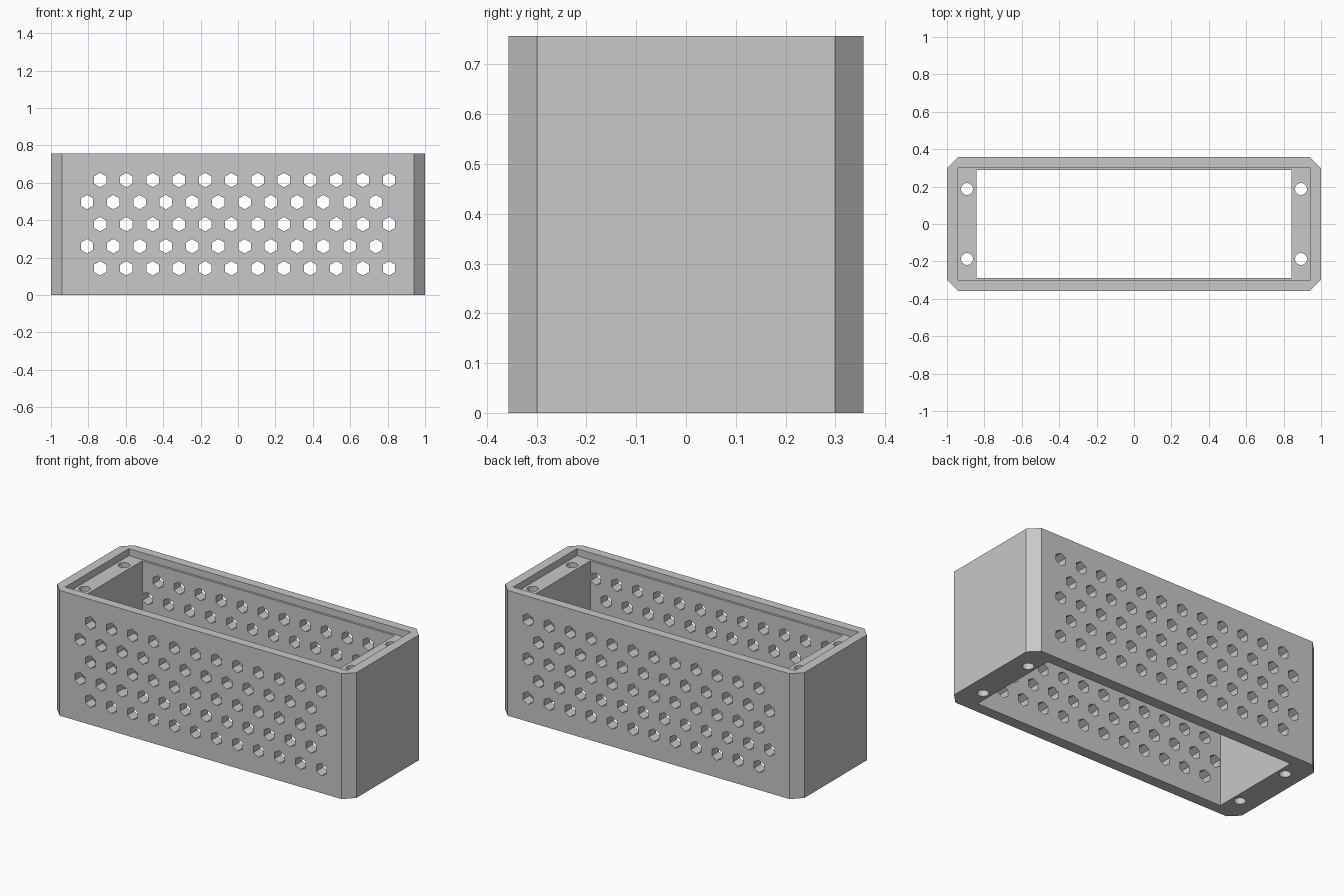
import bpy
import bmesh
import math
from mathutils import Matrix

cube = bpy.data.objects.get("Cube")
if cube:
    bpy.data.objects.remove(cube, do_unlink=True)

HX, HY, H = 1.0, 0.357, 0.757      # outer half sizes and height
CHAMFER = 0.058
RECESS = 0.042                     # lid recess depth
PITCH_X, PITCH_Z = 0.1404, 0.118   # vent hole spacing

grey = bpy.data.materials.new("plain grey")
grey.use_nodes = True
colour = (0.58, 0.58, 0.58, 1)
grey.diffuse_color = colour
grey.node_tree.nodes["Principled BSDF"].inputs["Base Color"].default_value = colour


def make_object(name, bm):
    bmesh.ops.recalc_face_normals(bm, faces=bm.faces)
    mesh = bpy.data.meshes.new(name)
    bm.to_mesh(mesh)
    bm.free()
    mesh.materials.append(grey)
    obj = bpy.data.objects.new(name, mesh)
    bpy.context.collection.objects.link(obj)
    return obj


def add_box(bm, hx, hy, z0, z1):
    m = Matrix.Translation((0, 0, (z0 + z1) / 2)) @ Matrix.Diagonal((2 * hx, 2 * hy, z1 - z0, 1))
    bmesh.ops.create_cube(bm, size=1, matrix=m)


def add_prism(bm, sides, radius, length, matrix):
    bmesh.ops.create_cone(bm, cap_ends=True, segments=sides, radius1=radius,
                          radius2=radius, depth=length, matrix=matrix)


def cut(target, name, bm):
    cutter = make_object(name, bm)
    cutter.hide_render = True
    mod = target.modifiers.new(name, 'BOOLEAN')
    mod.operation = 'DIFFERENCE'
    mod.solver = 'EXACT'
    mod.object = cutter
    deps = bpy.context.evaluated_depsgraph_get()
    result = bpy.data.meshes.new_from_object(target.evaluated_get(deps))
    target.modifiers.clear()
    target.data = result
    bpy.data.objects.remove(cutter, do_unlink=True)


# Outer block with chamfered upright corners
bm = bmesh.new()
add_box(bm, HX, HY, 0, H)
uprights = [e for e in bm.edges if abs(e.verts[0].co.z - e.verts[1].co.z) > 0.1]
bmesh.ops.bevel(bm, geom=uprights, offset=CHAMFER, segments=1, affect='EDGES')
body = make_object("vented_enclosure", bm)

# Lid recess
bm = bmesh.new()
add_box(bm, 0.942, 0.303, H - RECESS, H + 0.2)
cut(body, "lid_recess", bm)

# Main opening, straight through
bm = bmesh.new()
add_box(bm, 0.843, 0.29, -0.2, H + 0.2)
cut(body, "main_opening", bm)

# Screw holes through the end blocks
bm = bmesh.new()
for sx in (-1, 1):
    for sy in (-1, 1):
        add_prism(bm, 32, 0.032, 2, Matrix.Translation((sx * 0.893, sy * 0.187, H / 2)))
cut(body, "screw_holes", bm)

# Staggered hexagonal vents through front and back walls
bm = bmesh.new()
turn = Matrix.Rotation(math.pi / 2, 4, 'X')
for row in range(5):
    z = H / 2 + (row - 2) * PITCH_Z
    shift = PITCH_X / 4 * (1 if row % 2 == 0 else -1)
    for col in range(12):
        x = (col - 5.5) * PITCH_X + shift
        add_prism(bm, 6, 0.0385, 1, Matrix.Translation((x, 0, z)) @ turn)
cut(body, "vent_holes", bm)

# Smooth round holes, keep edges sharp
bpy.ops.object.select_all(action='DESELECT')
body.select_set(True)
bpy.context.view_layer.objects.active = body
bpy.ops.object.shade_smooth_by_angle(angle=math.radians(30))
